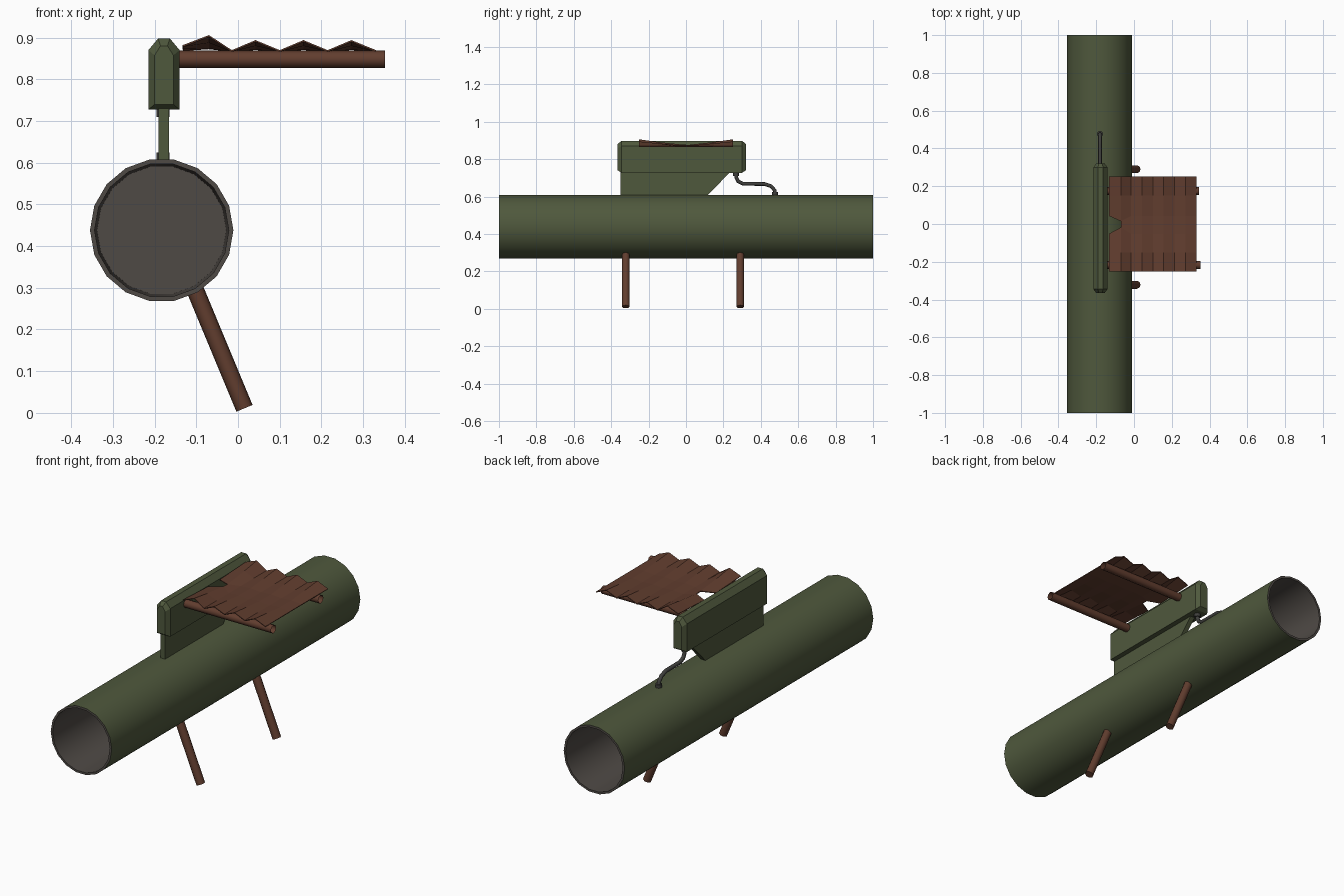
import bpy, bmesh, math
from mathutils import Vector

if "Cube" in bpy.data.objects:
    bpy.data.objects.remove(bpy.data.objects["Cube"])


def mat(name, col):
    m = bpy.data.materials.new(name)
    m.diffuse_color = (*col, 1)
    m.use_nodes = True
    m.node_tree.nodes["Principled BSDF"].inputs["Base Color"].default_value = m.diffuse_color
    return m


GREEN = mat("olive_green", (0.078, 0.098, 0.046))
BROWN = mat("rust_brown", (0.12, 0.047, 0.028))
GREY = mat("warm_grey", (0.078, 0.068, 0.06))
DARK = mat("dark_grey", (0.05, 0.05, 0.046))


def finish(name, bm, mats, angle=None, fix=True):
    if fix:
        bmesh.ops.recalc_face_normals(bm, faces=bm.faces)
    me = bpy.data.meshes.new(name)
    bm.to_mesh(me)
    bm.free()
    ob = bpy.data.objects.new(name, me)
    bpy.context.collection.objects.link(ob)
    for m in mats:
        me.materials.append(m)
    if angle:
        bpy.ops.object.select_all(action='DESELECT')
        ob.select_set(True)
        bpy.context.view_layer.objects.active = ob
        bpy.ops.object.shade_smooth_by_angle(angle=math.radians(angle))
    return ob


def bridge(bm, a, b, idx=0):
    n = len(a)
    for i in range(n):
        f = bm.faces.new((a[i], a[(i + 1) % n], b[(i + 1) % n], b[i]))
        f.material_index = idx


def rod(name, pts, r, sides, m, caps=True):
    """Sweep a round section along a path; r is one radius or one per point."""
    bm = bmesh.new()
    pts = [Vector(p) for p in pts]
    rings = []
    for k, p in enumerate(pts):
        t = (pts[min(k + 1, len(pts) - 1)] - pts[max(k - 1, 0)]).normalized()
        # all rods lie in one axis plane, so a fixed side vector avoids twist
        side = Vector((1, 0, 0)) if abs(t.x) < 1e-4 else Vector((0, 1, 0))
        up = t.cross(side).normalized()
        rad = r[k] if isinstance(r, list) else r
        rings.append([bm.verts.new(p + rad * (side * math.cos(a) + up * math.sin(a)))
                      for a in [2 * math.pi * i / sides for i in range(sides)]])
    for a, b in zip(rings, rings[1:]):
        bridge(bm, a, b)
    if caps:
        bm.faces.new(rings[0])
        bm.faces.new(rings[-1])
    return finish(name, bm, [m], 50)


# main tube: 18 sides, hollow at both ends
CX, CZ = -0.183, 0.438
bm = bmesh.new()


def ring(y, r):
    return [bm.verts.new((CX + r * math.cos(math.tau * i / 18), y,
                          CZ + r * math.sin(math.tau * i / 18))) for i in range(18)]


loops = [ring(y, r) for y, r in ((-0.6, 0.155), (-1, 0.161), (-1, 0.172),
                                 (1, 0.172), (1, 0.161), (0.6, 0.155))]
for k, (a, b) in enumerate(zip(loops, loops[1:])):
    bridge(bm, a, b, 0 if k == 2 else 1)
for loop, y in ((loops[0], -0.6), (loops[-1], 0.6)):
    c = bm.verts.new((CX, y, CZ))
    for i in range(18):
        bm.faces.new((loop[i], loop[(i + 1) % 18], c)).material_index = 1
tube = finish("main_tube", bm, [GREEN, GREY], 40)
# let the inner end plates shade into the walls like a bowl
sharp = tube.data.attributes.get("sharp_edge")
if sharp:
    for e in tube.data.edges:
        if all(abs(abs(tube.data.vertices[v].co.y) - 0.6) < 0.01 for v in e.vertices):
            sharp.data[e.index].value = False

# sight housing: lofted profile with chamfered ends
bm = bmesh.new()
BX = -0.1775
prof = [(-0.0375, 0.727), (0.0375, 0.727), (0.0375, 0.87), (0.014, 0.898),
        (-0.014, 0.898), (-0.0375, 0.87)]
rings = []
for y, sx, sz in ((-0.365, 0.6, 0.82), (-0.345, 1, 1), (0.3, 1, 1), (0.32, 0.6, 0.82)):
    rings.append([bm.verts.new((BX + x * sx, y, 0.8 + (z - 0.8) * sz)) for x, z in prof])
for a, b in zip(rings, rings[1:]):
    bridge(bm, a, b)
bm.faces.new(rings[0])
bm.faces.new(rings[-1])
finish("sight_housing", bm, [GREEN])

# fin that joins the housing to the tube
bm = bmesh.new()
side = [(-0.35, 0.59), (0.1, 0.59), (0.24, 0.735), (-0.35, 0.735)]
a, b = [[bm.verts.new((x, y, z)) for y, z in side] for x in (-0.191, -0.166)]
bridge(bm, a, b)
bm.faces.new(a)
bm.faces.new(b)
finish("mount_fin", bm, [GREEN])

# cable with a collar at each end
X = -0.18
rod("cable", [(X, 0.267, 0.73), (X, 0.269, 0.7), (X, 0.28, 0.68), (X, 0.305, 0.668),
              (X, 0.42, 0.667), (X, 0.455, 0.655), (X, 0.475, 0.632), (X, 0.477, 0.6)],
    0.01, 8, DARK)
rod("cable_collar_top", [(X, 0.267, 0.735), (X, 0.267, 0.71)], 0.016, 8, DARK)
rod("cable_collar_bottom", [(X, 0.477, 0.595), (X, 0.477, 0.624)], 0.016, 8, DARK)

# two slanted legs
for n, y in (("front_leg", -0.322), ("rear_leg", 0.29)):
    rod(n, [(-0.113, y, 0.32), (0.0155, y, 0.011)], 0.021, 8, BROWN)

# two canopy poles
for n, y, x1 in (("front_canopy_pole", -0.217, 0.352), ("rear_canopy_pole", 0.175, 0.344)):
    rod(n, [(-0.15, y, 0.848), (x1, y, 0.848)], 0.021, 8, BROWN, caps=False)

# pleated canopy cloth: folds fade towards the middle, torn at the inner edge
bm = bmesh.new()
xs = [-0.132, -0.07, -0.015, 0.042, 0.1, 0.157, 0.215, 0.272, 0.33]
ys = [-0.252, -0.15, -0.052, 0.043, 0.15, 0.252]
grid = []
for i, x in enumerate(xs):
    row = []
    for y in ys:
        k = abs(y) / 0.252
        z = 0.866 + (0.024 * k if i % 2 else 0)
        if i < 2:
            z += 0.012 * k
        yy = y * 0.35 if i == 1 and abs(y) < 0.1 else y
        row.append(bm.verts.new((x, yy, z)))
    grid.append(row)
for i in range(len(xs) - 1):
    for j in range(len(ys) - 1):
        if (i, j) != (0, 2):
            bm.faces.new((grid[i][j], grid[i + 1][j], grid[i + 1][j + 1], grid[i][j + 1]))
cloth = finish("canopy_cloth", bm, [BROWN], fix=False)
sol = cloth.modifiers.new("thickness", 'SOLIDIFY')
sol.thickness = 0.004
sol.offset = 1
